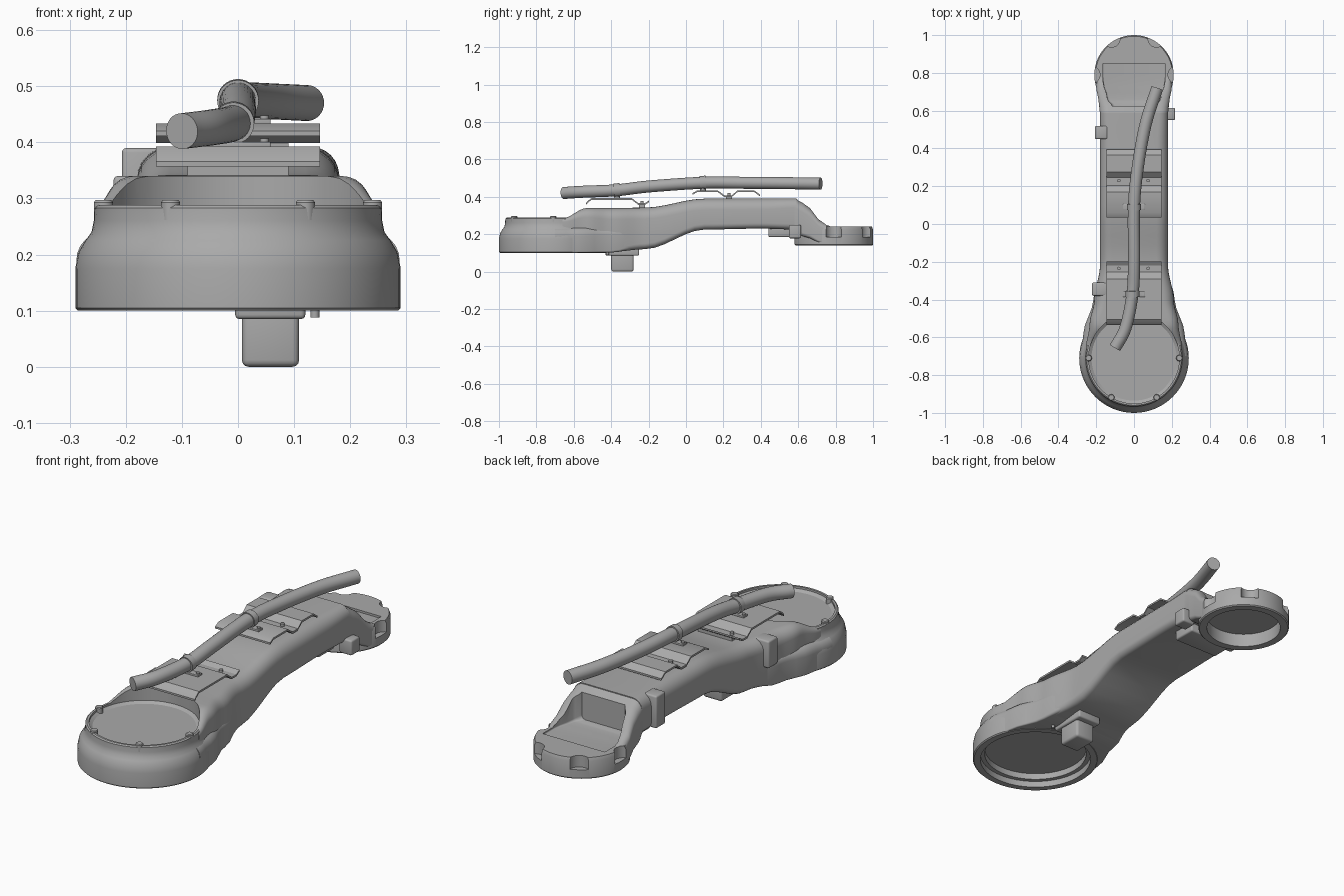
import bpy, bmesh, math
from mathutils import Vector

cube = bpy.data.objects.get("Cube")
if cube:
    bpy.data.objects.remove(cube, do_unlink=True)

grey = bpy.data.materials.new("plain grey")
grey.use_nodes = True
colour = (0.4, 0.4, 0.4, 1)
grey.diffuse_color = colour
grey.node_tree.nodes["Principled BSDF"].inputs["Base Color"].default_value = colour


def finish(name, bm):
    bmesh.ops.recalc_face_normals(bm, faces=bm.faces)
    mesh = bpy.data.meshes.new(name)
    bm.to_mesh(mesh)
    bm.free()
    mesh.materials.append(grey)
    ob = bpy.data.objects.new(name, mesh)
    bpy.context.collection.objects.link(ob)
    return ob


def skin(name, rings):
    """Join equal rings of points with quads and cap both ends."""
    bm = bmesh.new()
    loops = [[bm.verts.new(p) for p in ring] for ring in rings]
    n = len(loops[0])
    for a, b in zip(loops, loops[1:]):
        for i in range(n):
            j = (i + 1) % n
            bm.faces.new((a[i], a[j], b[j], b[i]))
    bm.faces.new(loops[0])
    bm.faces.new(loops[-1])
    return finish(name, bm)


def rounded(w, lo, hi, top_r, low_r, steps=7):
    """Cross-section in x and z with rounded corners."""
    pts = []
    corners = [(w - top_r, hi - top_r, top_r), (top_r - w, hi - top_r, top_r),
               (low_r - w, lo + low_r, low_r), (w - low_r, lo + low_r, low_r)]
    for k, (x, z, r) in enumerate(corners):
        for i in range(steps):
            a = math.pi / 2 * (k + i / (steps - 1))
            pts.append((x + r * math.cos(a), z + r * math.sin(a)))
    return pts


def loft(name, sections, fine=6):
    """Sections are y, half width, bottom, top, top radius, bottom radius."""
    rings = []
    for a, b in zip(sections, sections[1:]):
        for i in range(fine):
            t = i / fine
            s = t * t * (3 - 2 * t)
            y = a[0] + (b[0] - a[0]) * t
            vals = [p + (q - p) * s for p, q in zip(a[1:], b[1:])]
            rings.append([(x, y, z) for x, z in rounded(*vals)])
    last = sections[-1]
    rings.append([(x, last[0], z) for x, z in rounded(*last[1:])])
    return skin(name, rings)


def lathe(name, centre, profile, sides=72):
    turn = [2 * math.pi * i / sides for i in range(sides)]
    return skin(name, [[(centre[0] + r * math.cos(a), centre[1] + r * math.sin(a), z)
                        for a in turn] for r, z in profile])


def box(name, x0, x1, y0, y1, z0, z1, bevel=0.008):
    bm = bmesh.new()
    bmesh.ops.create_cube(bm, size=1)
    for v in bm.verts:
        v.co = ((x0 + x1) / 2 + v.co.x * (x1 - x0), (y0 + y1) / 2 + v.co.y * (y1 - y0),
                (z0 + z1) / 2 + v.co.z * (z1 - z0))
    if bevel:
        bmesh.ops.bevel(bm, geom=bm.edges[:], offset=bevel, segments=3, affect='EDGES', profile=0.5)
    return finish(name, bm)


def tube(name, points, radius, sides=32, fine=8):
    """Round bar along a smooth path."""
    pts = [Vector(p) for p in points]
    pts = [2 * pts[0] - pts[1]] + pts + [2 * pts[-1] - pts[-2]]
    path = []
    for p, a, b, q in zip(pts, pts[1:], pts[2:], pts[3:]):
        for i in range(fine):
            t = i / fine
            path.append(a + 0.5 * t * ((b - p) + t * (2 * p - 5 * a + 4 * b - q + t * (3 * a - p - 3 * b + q))))
    path.append(pts[-2])
    rings = []
    for i, c in enumerate(path):
        d = (path[min(i + 1, len(path) - 1)] - path[max(i - 1, 0)]).normalized()
        side = d.cross(Vector((0, 0, 1))).normalized()
        up = side.cross(d)
        rings.append([c + radius * (side * math.cos(k * math.tau / sides) + up * math.sin(k * math.tau / sides))
                      for k in range(sides)])
    return skin(name, rings)


def sheet(name, profile, half_width, thick):
    """Bent sheet, its side profile given in y and z."""
    return skin(name, [[(half_width, y, z), (-half_width, y, z), (-half_width, y, z - thick),
                        (half_width, y, z - thick)] for y, z in profile])


def cut(ob, cutters):
    bpy.context.view_layer.objects.active = ob
    for c in cutters:
        mod = ob.modifiers.new("cut", 'BOOLEAN')
        mod.operation, mod.solver, mod.object = 'DIFFERENCE', 'EXACT', c
        bpy.ops.object.modifier_apply(modifier=mod.name)


FRONT, REAR = (0, -0.71), (0, 0.79)

# Main arm and its flared lower skirt
arm = loft("arm_body", [
    (-0.66, 0.255, 0.15, 0.285, 0.02, 0.01), (-0.53, 0.235, 0.12, 0.34, 0.05, 0.01),
    (-0.40, 0.21, 0.105, 0.34, 0.06, 0.02), (-0.22, 0.18, 0.12, 0.342, 0.06, 0.03),
    (0.10, 0.18, 0.225, 0.39, 0.06, 0.03), (0.40, 0.18, 0.23, 0.392, 0.06, 0.03),
    (0.59, 0.18, 0.225, 0.392, 0.05, 0.03)])
slope = loft("rear_slope", [
    (0.58, 0.18, 0.22, 0.392, 0.05, 0.03), (0.62, 0.184, 0.19, 0.37, 0.05, 0.02),
    (0.75, 0.203, 0.145, 0.25, 0.03, 0.01), (0.79, 0.205, 0.145, 0.235, 0.02, 0.01)], 3)
skirt = loft("front_skirt", [
    (-0.70, 0.288, 0.102, 0.24, 0.05, 0.006), (-0.58, 0.268, 0.102, 0.24, 0.05, 0.006),
    (-0.40, 0.215, 0.102, 0.235, 0.04, 0.01), (-0.24, 0.178, 0.125, 0.23, 0.03, 0.02)], 4)

# Round housings at both ends
front = lathe("front_housing", FRONT, [
    (0.285, 0.10), (0.29, 0.105), (0.29, 0.175), (0.284, 0.205), (0.272, 0.225),
    (0.261, 0.24), (0.257, 0.26), (0.256, 0.283), (0.25, 0.288)])
rear = lathe("rear_housing", REAR, [(0.205, 0.14), (0.21, 0.145), (0.21, 0.225), (0.204, 0.24)])

# Cutters for the pockets and notches
top_pocket = lathe("top_pocket_cutter", FRONT, [(0.225, 0.268), (0.24, 0.278), (0.24, 0.5)])
low_pocket = lathe("low_pocket_cutter", FRONT, [(0.255, 0.0), (0.255, 0.13), (0.235, 0.13), (0.235, 0.16)])
rear_pocket = lathe("rear_pocket_cutter", REAR, [(0.17, 0.0), (0.17, 0.205)])
scoop = loft("scoop_cutter", [(0.625, 0.115, 0.238, 0.6, 0.02, 0.02), (0.66, 0.14, 0.232, 0.6, 0.02, 0.01),
                              (0.76, 0.165, 0.23, 0.6, 0.02, 0.005), (0.85, 0.165, 0.23, 0.6, 0.02, 0.005)], 3)
notches = []
for deg in (0, 58, 122, 180):
    a = math.radians(deg)
    notches.append(lathe("notch_cutter", (0.225 * math.cos(a), 0.79 + 0.225 * math.sin(a)),
                         [(0.045, 0.185), (0.045, 0.3)], 32))
cut(arm, [top_pocket, low_pocket])
cut(skirt, [top_pocket, low_pocket])
cut(front, [top_pocket, low_pocket])
cut(slope, [scoop, rear_pocket, notches[0], notches[3]])
cut(rear, [scoop, rear_pocket] + notches)
for c in [top_pocket, low_pocket, rear_pocket, scoop] + notches:
    bpy.data.objects.remove(c, do_unlink=True)

# Small pegs around the front rim
for i, (x, y) in enumerate([(0.24, -0.71), (0.12, -0.918)]):
    for s in (-1, 1):
        lathe("rim_peg", (s * x, y), [(0.017, 0.262), (0.017, 0.293), (0.014, 0.297)], 20)

# Side blocks and underside fittings
box("upper_side_block", -0.207, -0.14, 0.45, 0.52, 0.235, 0.39)
box("lower_side_block", -0.222, -0.13, -0.38, -0.31, 0.21, 0.34)
box("rear_side_block", 0.15, 0.217, 0.55, 0.615, 0.178, 0.25)
box("rear_under_block", -0.12, 0.12, 0.44, 0.56, 0.185, 0.24)
box("square_post", 0.007, 0.109, -0.40, -0.28, 0.0, 0.13, 0.012)
box("post_flange", -0.005, 0.12, -0.43, -0.25, 0.085, 0.13)
lathe("under_peg", (0.137, -0.42), [(0.008, 0.088), (0.008, 0.13)], 16)

# Bent mounting plates with screws
sheet("front_plate", [(-0.535, 0.366), (-0.525, 0.378), (-0.505, 0.393), (-0.29, 0.393), (-0.255, 0.366),
                      (-0.22, 0.366), (-0.198, 0.38)], 0.146, 0.009)
sheet("rear_plate", [(0.035, 0.42), (0.06, 0.434), (0.17, 0.434), (0.205, 0.408), (0.245, 0.408), (0.275, 0.434),
                     (0.365, 0.434), (0.395, 0.412)], 0.146, 0.009)
for y, z in ((-0.235, 0.366), (0.23, 0.408)):
    for x in (-0.08, 0.075):
        lathe("plate_screw", (x, y), [(0.009, z - 0.03), (0.009, z + 0.012)], 16)
    box("plate_spacer", -0.09, 0.09, y - 0.015, y + 0.015, z - 0.04, z - 0.004, 0)

# Long pipe and the clamps that hold it
tube("long_pipe", [(-0.10, -0.655, 0.42), (-0.045, -0.55, 0.427), (-0.008, -0.37, 0.435), (0, -0.2, 0.455),
                   (0, 0.09, 0.475), (0.02, 0.3, 0.475), (0.062, 0.53, 0.473), (0.123, 0.72, 0.47)], 0.032)
for y, x, z, base in ((-0.37, -0.008, 0.435, 0.393), (0.09, 0, 0.475, 0.434)):
    tube("clamp_band", [(x, y - 0.016, z - 0.001), (x, y + 0.016, z + 0.001)], 0.037, fine=1)
    box("clamp_foot", -0.058, 0.058, y - 0.016, y + 0.016, base - 0.004, base + 0.008, 0.002)
    for s in (-1, 1):
        lathe("clamp_screw", (s * 0.047, y), [(0.008, base), (0.008, base + 0.014)], 16)

# Smooth the curved surfaces, keeping edges sharp
bpy.ops.object.select_all(action='DESELECT')
for ob in bpy.context.scene.objects:
    if ob.type == 'MESH':
        ob.select_set(True)
        bpy.context.view_layer.objects.active = ob
bpy.ops.object.shade_smooth_by_angle(angle=math.radians(30))
